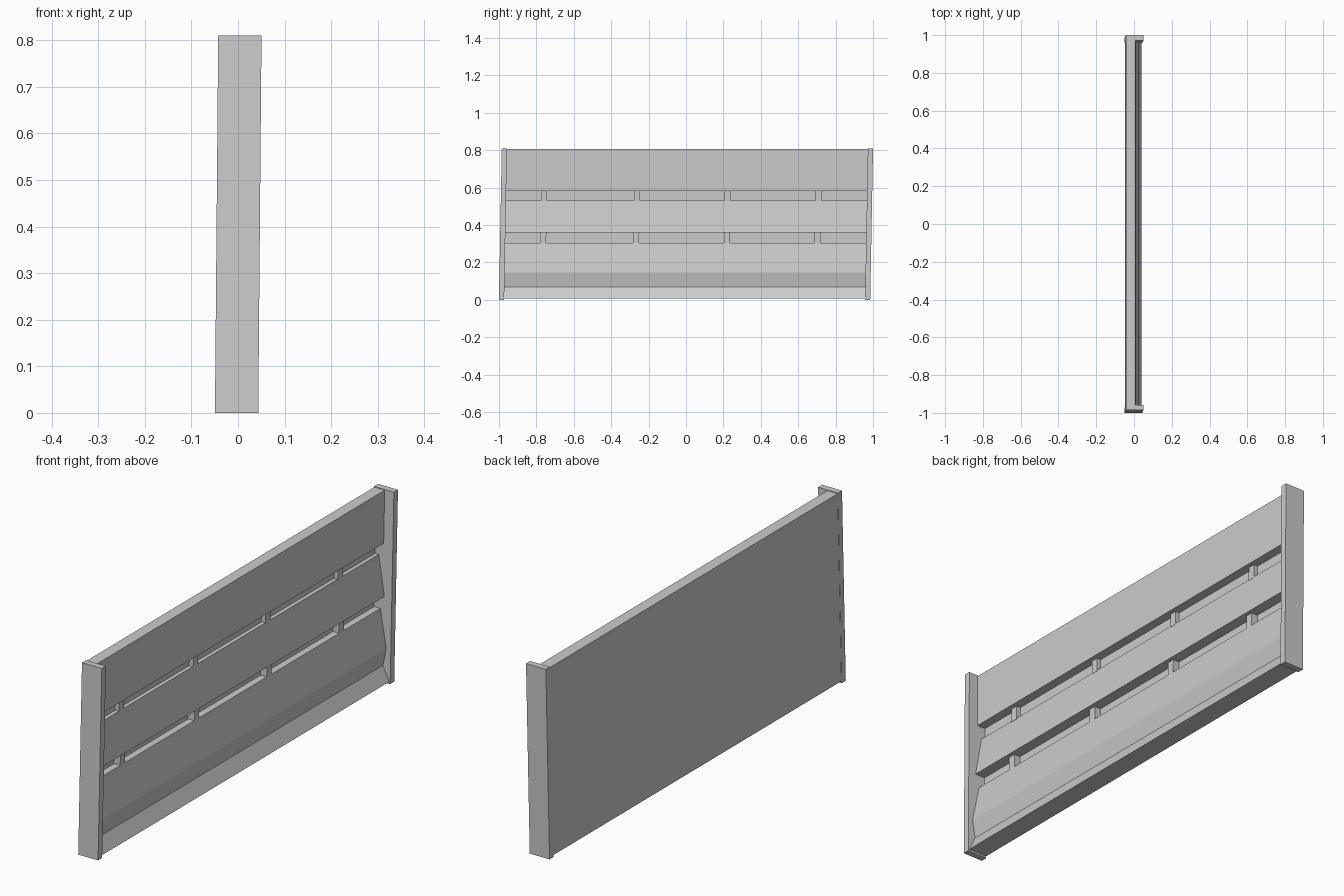
import bpy, bmesh

cube = bpy.data.objects.get("Cube")
if cube:
    bpy.data.objects.remove(cube, do_unlink=True)

grey = bpy.data.materials.new("plain_grey")
grey.use_nodes = True
colour = (0.6, 0.6, 0.6, 1)
grey.diffuse_color = colour
grey.node_tree.nodes["Principled BSDF"].inputs["Base Color"].default_value = colour

HEIGHT = 0.81


def lean(x, y, z):
    """Slight lean of the whole panel, growing with height."""
    t = z / HEIGHT - 0.5
    return (x + 0.007 * t, y + 0.015 * t, z)


def extrude_profile(name, profile, y0, y1):
    """Extrude an (x, z) outline along y."""
    bm = bmesh.new()
    ends = [[bm.verts.new(lean(x, y, z)) for x, z in profile] for y in (y0, y1)]
    bm.faces.new(ends[0])
    bm.faces.new(ends[1][::-1])
    n = len(profile)
    for i in range(n):
        j = (i + 1) % n
        bm.faces.new((ends[0][j], ends[0][i], ends[1][i], ends[1][j]))
    bmesh.ops.recalc_face_normals(bm, faces=bm.faces[:])
    mesh = bpy.data.meshes.new(name)
    bm.to_mesh(mesh)
    bm.free()
    mesh.materials.append(grey)
    obj = bpy.data.objects.new(name, mesh)
    bpy.context.collection.objects.link(obj)
    return obj


def box_profile(x0, x1, z0, z1):
    return [(x0, z0), (x1, z0), (x1, z1), (x0, z1)]


# Slatted panel: kicked base, two sloping planks, two slots, upright top plank
BACK, SLOT = -0.045, -0.035
panel = [
    (BACK, 0.008), (0.042, 0.008), (0.012, 0.07), (0.026, 0.145),
    (-0.006, 0.305), (SLOT, 0.305), (SLOT, 0.36),
    (0.012, 0.36), (-0.018, 0.53), (SLOT, 0.53), (SLOT, 0.583),
    (0.004, 0.583), (0.004, 0.807), (BACK, 0.807),
]
extrude_profile("slatted_panel", panel, -0.97, 0.97)

# End posts
for name, side in (("front_post", -1), ("back_post", 1)):
    y0, y1 = sorted((side * 0.965, side * 0.9925))
    extrude_profile(name, box_profile(-0.046, 0.047, 0, HEIGHT), y0, y1)

# Spacer blocks bridging each slot
for row, x1, z0, z1 in (("lower", -0.006, 0.3, 0.365), ("upper", -0.016, 0.525, 0.588)):
    for i, y in enumerate((-0.762, -0.265, 0.22, 0.705)):
        extrude_profile(f"{row}_spacer_{i + 1}", box_profile(-0.04, x1, z0, z1),
                        y - 0.016, y + 0.016)
